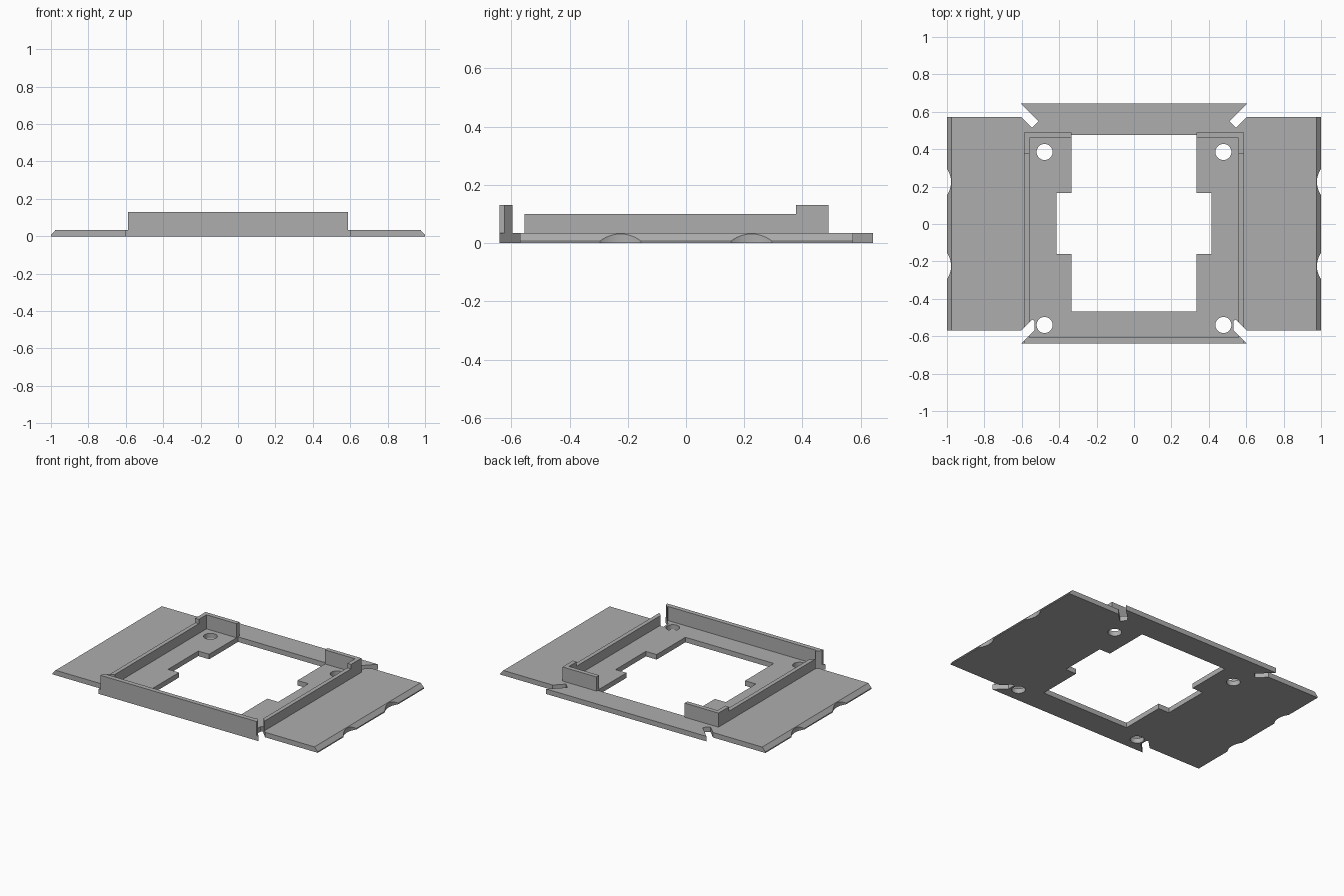
import bpy
import bmesh

old = bpy.data.objects.get("Cube")
if old:
    bpy.data.objects.remove(old, do_unlink=True)

PLATE_TOP = 0.034
WALL_LOW = 0.1
WALL_HIGH = 0.13

grey = bpy.data.materials.new("plain grey")
grey.use_nodes = True
grey.diffuse_color = (0.42, 0.42, 0.42, 1)
grey.node_tree.nodes["Principled BSDF"].inputs["Base Color"].default_value = (0.42, 0.42, 0.42, 1)


def finish(name, bm):
    bmesh.ops.recalc_face_normals(bm, faces=bm.faces)
    mesh = bpy.data.meshes.new(name)
    bm.to_mesh(mesh)
    bm.free()
    mesh.materials.append(grey)
    obj = bpy.data.objects.new(name, mesh)
    bpy.context.collection.objects.link(obj)
    return obj


def mirrored_prism(name, outline, bottom, top):
    """Extrude the outline of the +x half upward and mirror it across x = 0."""
    bm = bmesh.new()
    face = bm.faces.new([bm.verts.new((x, y, bottom)) for x, y in outline])
    up = bmesh.ops.extrude_face_region(bm, geom=[face], use_keep_orig=True)
    for v in up["geom"]:
        if isinstance(v, bmesh.types.BMVert):
            v.co.z = top
    # open the half on the mirror plane so that the two sides join
    caps = [f for f in bm.faces if all(abs(v.co.x) < 1e-5 for v in f.verts)]
    bmesh.ops.delete(bm, geom=caps, context="FACES_ONLY")
    twin = bmesh.ops.duplicate(bm, geom=bm.verts[:] + bm.edges[:] + bm.faces[:])
    copies = [g for g in twin["geom"] if isinstance(g, bmesh.types.BMVert)]
    bmesh.ops.scale(bm, vec=(-1, 1, 1), verts=copies)
    bmesh.ops.remove_doubles(bm, verts=bm.verts, dist=1e-5)
    return finish(name, bm)


def cylinder_cutter(x, y, radius, segments):
    bm = bmesh.new()
    bmesh.ops.create_cone(bm, cap_ends=True, segments=segments, radius1=radius,
                          radius2=radius, depth=0.3)
    bmesh.ops.translate(bm, vec=(x, y, 0), verts=bm.verts)
    return finish("hole_cutter", bm)


def edge_cutter(side):
    """Wedge that slopes the outer edge of a wing."""
    profile = [(1.004, 0.003), (0.97, 0.04), (1.1, 0.04), (1.1, 0.003)]
    bm = bmesh.new()
    ends = [[bm.verts.new((side * x, y, z)) for x, z in profile] for y in (-1, 1)]
    for ring in ends:
        bm.faces.new(ring)
    for i in range(4):
        j = (i + 1) % 4
        bm.faces.new([ends[0][i], ends[0][j], ends[1][j], ends[1][i]])
    return finish("edge_cutter", bm)


def cut(obj, cutter):
    cutter.hide_render = True
    mod = obj.modifiers.new("cut", "BOOLEAN")
    mod.operation = "DIFFERENCE"
    mod.solver = "EXACT"
    mod.object = cutter
    bpy.context.view_layer.objects.active = obj
    bpy.ops.object.modifier_apply(modifier=mod.name)
    bpy.data.objects.remove(cutter, do_unlink=True)


# Base plate with wings, diagonal corner slots and stepped central opening
base_plate = mirrored_prism("base_plate", [
    (0, -0.64), (0.604, -0.64), (0.533, -0.569), (0.533, -0.516), (0.545, -0.511),
    (0.604, -0.57), (1, -0.57), (1, 0.573), (0.604, 0.573),
    (0.545, 0.514), (0.51, 0.549), (0.604, 0.643), (0, 0.643),
    (0, 0.476), (0.333, 0.476), (0.333, 0.165), (0.415, 0.165),
    (0.415, -0.16), (0.333, -0.16), (0.333, -0.469), (0, -0.469),
], 0, PLATE_TOP)

# Sloped wing edges, finger scallops and screw holes
for side in (-1, 1):
    cut(base_plate, edge_cutter(side))
    for y in (-0.225, 0.225):
        cut(base_plate, cylinder_cutter(side * 1.1, y, 0.122, 96))
    for y in (-0.54, 0.385):
        cut(base_plate, cylinder_cutter(side * 0.478, y, 0.043, 32))

# Raised walls around the opening
mirrored_prism("front_wall", [
    (0, -0.64), (0.588, -0.64), (0.588, -0.624), (0.56, -0.596),
    (0.56, -0.608), (0, -0.608)], PLATE_TOP, WALL_HIGH)
mirrored_prism("side_walls", [
    (0.588, -0.554), (0.588, 0.378), (0.56, 0.378), (0.56, -0.526)],
    PLATE_TOP, WALL_LOW)
mirrored_prism("back_corner_walls", [
    (0.588, 0.378), (0.588, 0.49), (0.333, 0.49), (0.333, 0.46),
    (0.56, 0.46), (0.56, 0.378)], PLATE_TOP, WALL_HIGH)

# Smooth the round cuts, keep the corners sharp
bpy.ops.object.select_all(action="DESELECT")
base_plate.select_set(True)
bpy.context.view_layer.objects.active = base_plate
bpy.ops.object.shade_smooth_by_angle()
